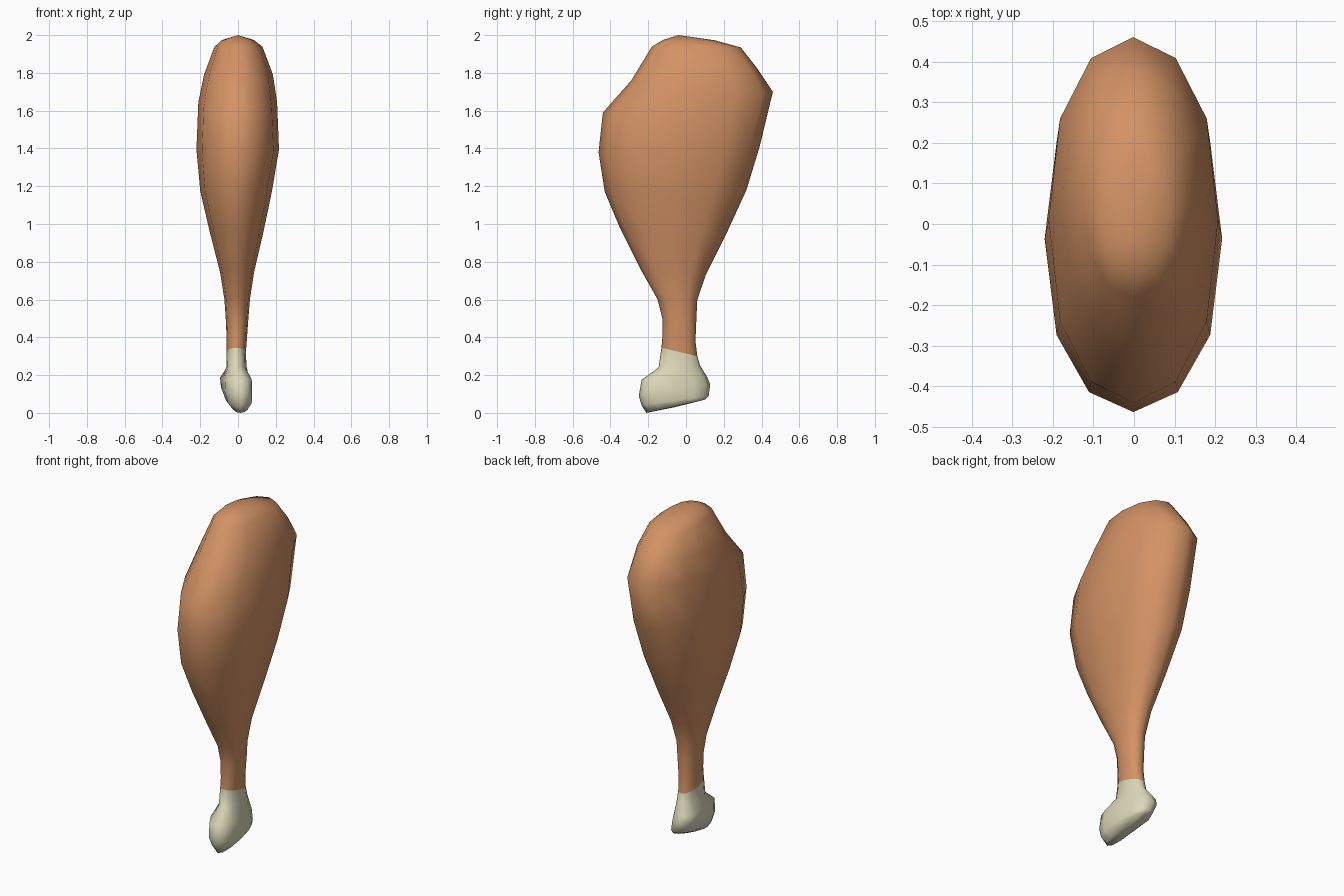
import bpy, bmesh, math

if "Cube" in bpy.data.objects:
    bpy.data.objects.remove(bpy.data.objects["Cube"])

SIDES = 12


def material(name, rgb):
    m = bpy.data.materials.new(name)
    m.diffuse_color = (*rgb, 1)
    m.use_nodes = True
    m.node_tree.nodes["Principled BSDF"].inputs["Base Color"].default_value = m.diffuse_color
    return m


def loft(name, rings, mat, top=None, bottom=None, power=0.85, shape=None):
    """Skin tilted oval rings (front y, z, back y, z, left x, right x)."""
    bm = bmesh.new()
    loops = []
    for yf, zf, yb, zb, xl, xr in rings:
        loop = []
        for i in range(SIDES):
            a = 2 * math.pi * i / SIDES
            c, s = math.cos(a), math.sin(a)
            s = math.copysign(abs(s) ** power, s)
            t = (s + 1) / 2
            x = (xl + xr) / 2 + (xr - xl) / 2 * c
            if shape:
                x = shape(x, s, xr - xl)
            loop.append(bm.verts.new((x, yf + (yb - yf) * t, zf + (zb - zf) * t)))
        loops.append(loop)
    for a, b in zip(loops, loops[1:]):
        for i in range(SIDES):
            j = (i + 1) % SIDES
            bm.faces.new((a[i], b[i], b[j], a[j]))
    # close the open ends with a fan around a tip point
    for tip, loop in ((top, loops[0]), (bottom, loops[-1])):
        if tip:
            v = bm.verts.new(tip)
            for i in range(SIDES):
                bm.faces.new((loop[i], loop[(i + 1) % SIDES], v))
    bmesh.ops.recalc_face_normals(bm, faces=bm.faces)
    if max(f.calc_center_median().z * f.normal.z for f in bm.faces) <= 0:
        bmesh.ops.reverse_faces(bm, faces=bm.faces)
    for f in bm.faces:
        f.smooth = True
    mesh = bpy.data.meshes.new(name)
    bm.to_mesh(mesh)
    bm.free()
    mesh.materials.append(mat)
    ob = bpy.data.objects.new(name, mesh)
    bpy.context.collection.objects.link(ob)
    return ob


meat_mat = material("roast brown", (0.65, 0.29, 0.13))
bone_mat = material("bone cream", (0.71, 0.68, 0.48))

seam = (-0.13, 0.345, 0.06, 0.30, -0.06, 0.042)

# meat: broad flattened head tapering to a thin shank
loft("meat", [
    (-0.12, 1.975, 0.15, 1.973, -0.085, 0.085),
    (-0.18, 1.94, 0.29, 1.935, -0.125, 0.13),
    (-0.29, 1.76, 0.38, 1.82, -0.18, 0.185),
    (-0.44, 1.59, 0.46, 1.70, -0.21, 0.207),
    (-0.463, 1.38, 0.39, 1.41, -0.22, 0.217),
    (-0.43, 1.17, 0.32, 1.18, -0.20, 0.18),
    (-0.35, 0.98, 0.21, 0.94, -0.15, 0.135),
    (-0.24, 0.76, 0.105, 0.73, -0.095, 0.085),
    (-0.15, 0.60, 0.06, 0.60, -0.072, 0.063),
    (-0.125, 0.50, 0.055, 0.50, -0.065, 0.055),
    (-0.125, 0.40, 0.05, 0.38, -0.06, 0.047),
    seam,
], meat_mat, top=(0, -0.04, 2.0))


# bone: short stub flaring into a two-lobed knuckle, lobes skewed in x
def knuckle(x, s, width):
    amount = max(0, (width - 0.11) / 0.06)
    return x * (1 - 0.2 * amount * (1 - abs(s))) - 0.018 * s * amount


loft("bone", [
    seam,
    (-0.145, 0.24, 0.075, 0.25, -0.062, 0.045),
    (-0.235, 0.175, 0.112, 0.19, -0.105, 0.08),
    (-0.25, 0.09, 0.128, 0.15, -0.10, 0.082),
    (-0.235, 0.04, 0.12, 0.09, -0.075, 0.08),
    (-0.21, 0.0, 0.10, 0.07, -0.03, 0.055),
], bone_mat, bottom=(0.01, -0.06, 0.03), shape=knuckle)
